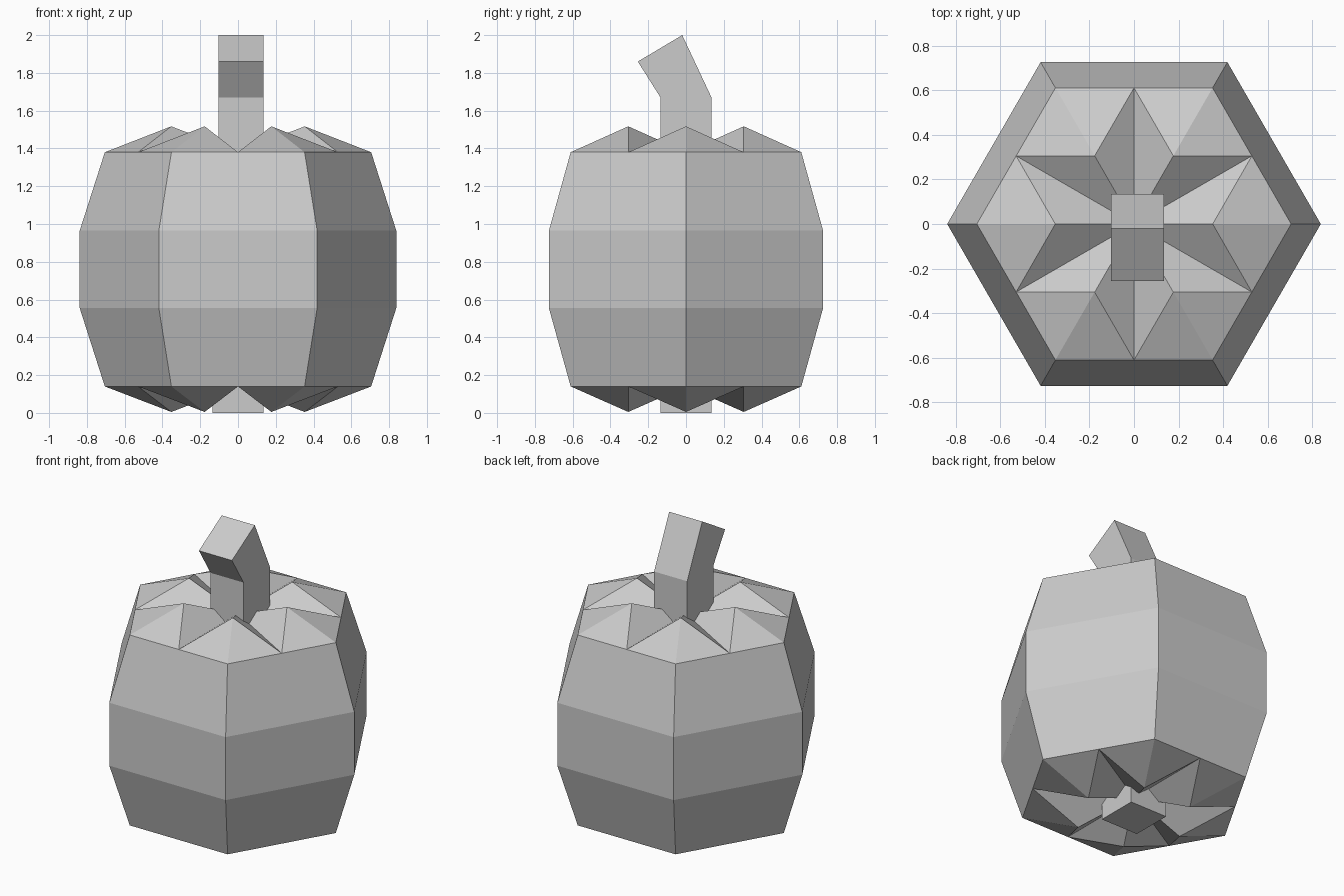
import bpy
import bmesh
from math import cos, sin, pi

cube = bpy.data.objects.get("Cube")
if cube:
    bpy.data.objects.remove(cube, do_unlink=True)

grey = bpy.data.materials.new("light grey")
grey.use_nodes = True
colour = (0.6, 0.6, 0.6, 1)
grey.diffuse_color = colour
grey.node_tree.nodes["Principled BSDF"].inputs["Base Color"].default_value = colour


def finish(name, bm):
    bmesh.ops.recalc_face_normals(bm, faces=bm.faces)
    mesh = bpy.data.meshes.new(name)
    bm.to_mesh(mesh)
    bm.free()
    mesh.materials.append(grey)
    obj = bpy.data.objects.new(name, mesh)
    bpy.context.collection.objects.link(obj)
    return obj


def ring(bm, radius, z, turn=0.0):
    return [bm.verts.new((radius * cos((i + turn) * pi / 3),
                          radius * sin((i + turn) * pi / 3), z)) for i in range(6)]


def prism(name, profile, x0, x1):
    """Extrude a (y, z) profile along x."""
    bm = bmesh.new()
    a, b = ([bm.verts.new((x, y, z)) for y, z in profile] for x in (x0, x1))
    bm.faces.new(a)
    bm.faces.new(b)
    for i in range(len(a)):
        j = (i + 1) % len(a)
        bm.faces.new((a[i], a[j], b[j], b[i]))
    return finish(name, bm)


# Six-sided body with star-shaped folds on its top and bottom
bm = bmesh.new()
rings = [ring(bm, r, z) for r, z in
         ((0.705, 0.14), (0.838, 0.555), (0.838, 0.965), (0.705, 1.38))]
caps = []
for corners, z, peak_z in ((rings[0], 0.14, 0.005), (rings[-1], 1.38, 1.517)):
    mids = ring(bm, 0.705 * cos(pi / 6), z, 0.5)
    peaks = ring(bm, 0.353, peak_z)
    centre = bm.verts.new((0, 0, z))
    caps.append(mids)
    for i in range(6):
        for mid in (mids[i], mids[i - 1]):
            bm.faces.new((corners[i], mid, peaks[i]))
            bm.faces.new((peaks[i], mid, centre))

# Side walls, sharing the edge midpoints with the caps
for i in range(6):
    j = (i + 1) % 6
    bm.faces.new((rings[0][i], caps[0][i], rings[0][j], rings[1][j], rings[1][i]))
    bm.faces.new((rings[1][i], rings[1][j], rings[2][j], rings[2][i]))
    bm.faces.new((rings[2][i], rings[2][j], rings[3][j], caps[1][i], rings[3][i]))
finish("pumpkin_body", bm)

# Bent stem leaning to the front, and the stub underneath
prism("stem", [(-0.135, 1.3), (0.135, 1.3), (0.135, 1.67),
               (-0.02, 2.0), (-0.255, 1.86), (-0.135, 1.67)], -0.103, 0.135)
prism("bottom_stub", [(-0.135, 0), (0.135, 0), (0.135, 0.3), (-0.135, 0.3)],
      -0.135, 0.135)
